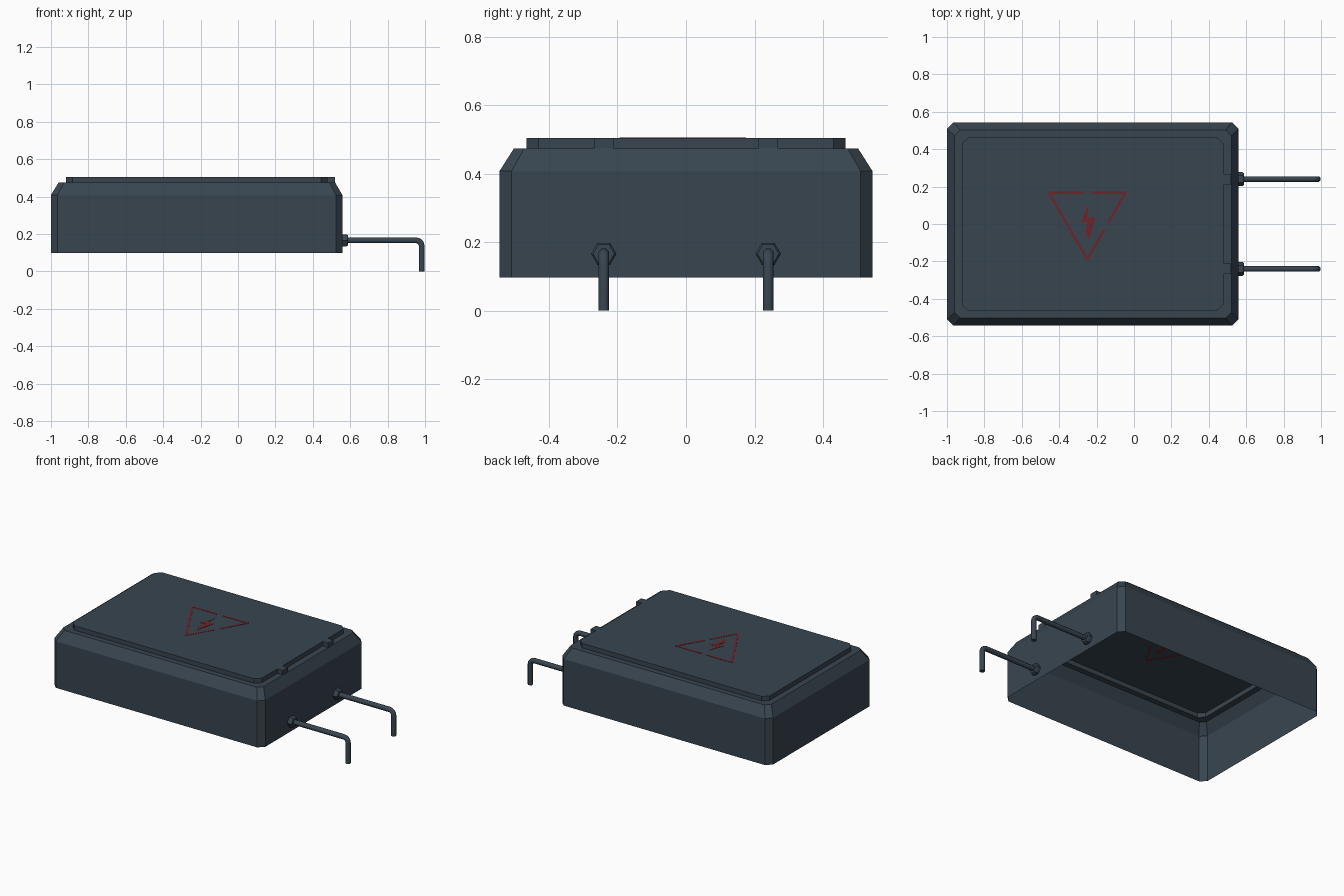
import bpy, bmesh
from math import sin, cos, pi, radians
from mathutils import Vector

if "Cube" in bpy.data.objects:
    bpy.data.objects.remove(bpy.data.objects["Cube"])


def material(name, rgb):
    m = bpy.data.materials.new(name)
    m.diffuse_color = (*rgb, 1)
    m.use_nodes = True
    m.node_tree.nodes["Principled BSDF"].inputs["Base Color"].default_value = m.diffuse_color
    return m


SLATE = material("dark slate", (0.040, 0.060, 0.080))
RED = material("warning red", (0.15, 0.018, 0.024))


def finish(name, bm, mat, smooth=False):
    bmesh.ops.recalc_face_normals(bm, faces=bm.faces)
    me = bpy.data.meshes.new(name)
    bm.to_mesh(me)
    bm.free()
    me.materials.append(mat)
    ob = bpy.data.objects.new(name, me)
    bpy.context.collection.objects.link(ob)
    if smooth:
        bpy.ops.object.select_all(action='DESELECT')
        ob.select_set(True)
        bpy.context.view_layer.objects.active = ob
        bpy.ops.object.shade_smooth_by_angle(angle=radians(50))
    return ob


def octagon(x0, x1, hy, c):
    """Rectangle with cut corners, counter-clockwise from the lower right."""
    return [(x1 - c, -hy), (x1, -hy + c), (x1, hy - c), (x1 - c, hy),
            (x0 + c, hy), (x0, hy - c), (x0, -hy + c), (x0 + c, -hy)]


def ring(bm, pts):
    return [bm.verts.new(p) for p in pts]


def bridge(bm, a, b):
    n = len(a)
    for i in range(n):
        bm.faces.new((a[i], a[(i + 1) % n], b[(i + 1) % n], b[i]))


def loop_edges(bm, r):
    return [bm.edges.get((r[i], r[i - 1])) for i in range(len(r))]


# housing: open-bottomed shell with chamfered shoulder and raised lid with hinge tabs
bm = bmesh.new()
X0, X1, HY = -1.0, 0.558, 0.544
base = ring(bm, [(x, y, 0.097) for x, y in octagon(X0, X1, HY, 0.035)])
wall = ring(bm, [(x, y, 0.408) for x, y in octagon(X0, X1, HY, 0.035)])
shoulder = ring(bm, [(x, y, 0.474) for x, y in octagon(X0 + 0.04, X1 - 0.038, HY - 0.042, 0.03)])
bridge(bm, base, wall)
bridge(bm, wall, shoulder)

lid = octagon(-0.92, 0.478, 0.465, 0.035)
tabs = []
for yc in (-0.24, 0.24):
    tabs += [(0.478, yc - 0.028), (0.518, yc - 0.028), (0.518, yc + 0.028), (0.478, yc + 0.028)]
lid[2:2] = tabs
low = ring(bm, [(x, y, 0.474) for x, y in lid])
high = ring(bm, [(x, y, 0.504) for x, y in lid])
bridge(bm, low, high)
bm.faces.new(high)
bmesh.ops.triangle_fill(bm, use_beauty=True, normal=(0, 0, 1),
                        edges=loop_edges(bm, shoulder) + loop_edges(bm, low))
finish("housing", bm, SLATE)

# bent terminal pins and their hex nuts
PZ, PX, BEND, R = 0.166, 0.982, 0.03, 0.0165
for side, y in (("front", -0.24), ("back", 0.24)):
    path = [(0.55, PZ, 0)]
    for i in range(5):
        a = pi / 2 * i / 4
        path.append((PX - BEND + BEND * sin(a), PZ - BEND + BEND * cos(a), a))
    path.append((PX, 0, pi / 2))
    bm = bmesh.new()
    rings = []
    for px, pz, a in path:
        rings.append(ring(bm, [(px + R * sin(t) * sin(a), y + R * cos(t), pz + R * sin(t) * cos(a))
                               for t in (2 * pi * (k + 0.5) / 8 for k in range(8))]))
    for a, b in zip(rings, rings[1:]):
        bridge(bm, a, b)
    bm.faces.new(rings[-1])
    finish(side + "_pin", bm, SLATE, True)

    bm = bmesh.new()
    rings = [ring(bm, [(x, y + r * cos(k * pi / 3), PZ + r * sin(k * pi / 3)) for k in range(6)])
             for x, r in ((0.555, 0.037), (0.58, 0.037), (0.588, 0.031))]
    for a, b in zip(rings, rings[1:]):
        bridge(bm, a, b)
    bm.faces.new(rings[0])
    bm.faces.new(rings[-1])
    finish(side + "_nut", bm, SLATE)

# warning triangle strokes and bolt: thin plates showing through both lid faces
bm = bmesh.new()


def plate(pts):
    a = ring(bm, [(x, y, 0.5025) for x, y in pts])
    b = ring(bm, [(x, y, 0.5055) for x, y in pts])
    bridge(bm, a, b)
    bm.faces.new(a)
    bm.faces.new(b)


def stroke(p, q, w=0.007):
    p, q = Vector(p), Vector(q)
    n = (q - p).orthogonal().normalized() * w
    plate([tuple(v) for v in (p + n, q + n, q - n, p - n)])


A, B, C = Vector((-0.455, 0.168)), Vector((-0.045, 0.168)), Vector((-0.25, -0.19))
for p, q, g0, g1 in ((A, B, 0.45, 0.55), (B, C, 0.45, 0.55), (C, A, 0.5, 0.5)):
    stroke(p, p.lerp(q, g0))
    stroke(p.lerp(q, g1), q)
plate([(-0.245, 0.105), (-0.285, 0.005), (-0.247, 0.012), (-0.262, -0.045),
       (-0.238, -0.085), (-0.228, -0.04), (-0.205, 0.04), (-0.248, 0.03)])
finish("warning_sign", bm, RED)
